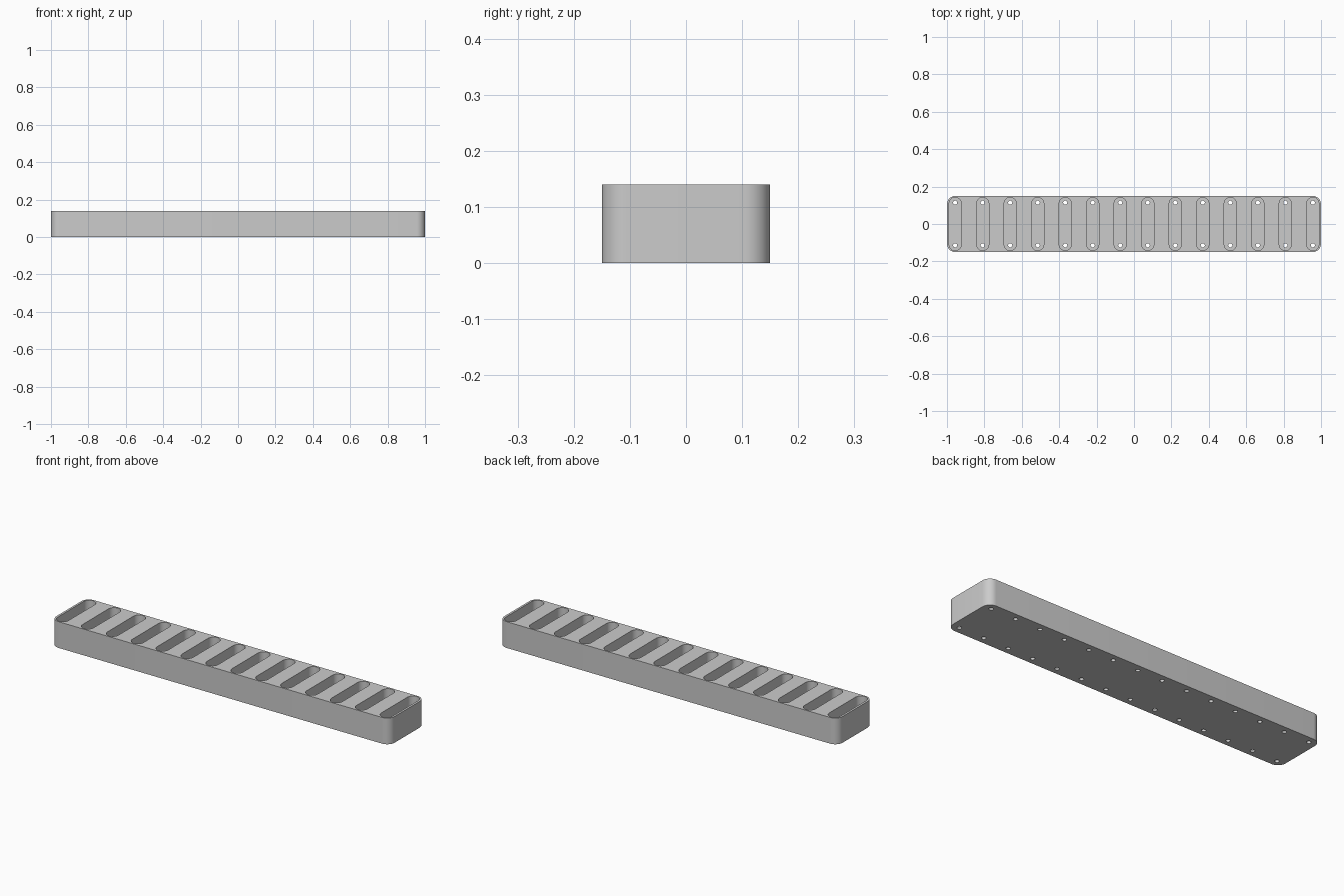
import bpy, bmesh, math

if "Cube" in bpy.data.objects:
    bpy.data.objects.remove(bpy.data.objects["Cube"])

LENGTH, WIDTH, HEIGHT = 2.0, 0.30, 0.14
CORNER = 0.045
SLOTS, FIRST_X = 14, 0.956
SLOT_R, SLOT_END = 0.0325, 0.142
HOLE_R, HOLE_Y = 0.011, 0.114
FLOOR = 0.012


def rounded_outline(cx, cy, hx, hy, r, steps):
    """Counter-clockwise rounded rectangle around a centre."""
    pts = []
    for k, (sx, sy) in enumerate([(1, 1), (-1, 1), (-1, -1), (1, -1)]):
        for i in range(steps + 1):
            a = math.pi / 2 * (k + i / steps)
            pts.append((cx + sx * (hx - r) + r * math.cos(a),
                        cy + sy * (hy - r) + r * math.sin(a)))
    return pts


def prisms(name, outlines, z0, z1):
    """One object holding an upright prism for every outline."""
    bm = bmesh.new()
    for pts in outlines:
        low = [bm.verts.new((x, y, z0)) for x, y in pts]
        high = [bm.verts.new((x, y, z1)) for x, y in pts]
        bm.faces.new(low[::-1])
        bm.faces.new(high)
        n = len(pts)
        for i in range(n):
            j = (i + 1) % n
            bm.faces.new((low[i], low[j], high[j], high[i]))
    bmesh.ops.remove_doubles(bm, verts=bm.verts, dist=1e-5)
    mesh = bpy.data.meshes.new(name)
    bm.to_mesh(mesh)
    bm.free()
    ob = bpy.data.objects.new(name, mesh)
    bpy.context.collection.objects.link(ob)
    return ob


# Long tray body with rounded vertical corners
tray = prisms("slotted_tray",
              [rounded_outline(0, 0, LENGTH / 2, WIDTH / 2, CORNER, 10)],
              0, HEIGHT)
grey = bpy.data.materials.new("light grey")
grey.diffuse_color = (0.6, 0.6, 0.6, 1)
grey.use_nodes = True
grey.node_tree.nodes["Principled BSDF"].inputs["Base Color"].default_value = grey.diffuse_color
tray.data.materials.append(grey)

# Row of deep slots with round ends, and two drain holes in each floor
xs = [-FIRST_X + 2 * FIRST_X * i / (SLOTS - 1) for i in range(SLOTS)]
slots = prisms("slot_cutter",
               [rounded_outline(x, 0, SLOT_R, SLOT_END, SLOT_R, 8) for x in xs],
               FLOOR, HEIGHT + 0.05)
holes = prisms("hole_cutter",
               [rounded_outline(x, s * HOLE_Y, HOLE_R, HOLE_R, HOLE_R, 5)
                for x in xs for s in (-1, 1)],
               -0.05, FLOOR + 0.02)

bpy.context.view_layer.objects.active = tray
tray.select_set(True)
for cutter in (slots, holes):
    mod = tray.modifiers.new(cutter.name, 'BOOLEAN')
    mod.operation = 'DIFFERENCE'
    mod.solver = 'EXACT'
    mod.object = cutter
    bpy.ops.object.modifier_apply(modifier=mod.name)
    bpy.data.objects.remove(cutter)

bpy.ops.object.shade_smooth_by_angle(angle=math.radians(35))
